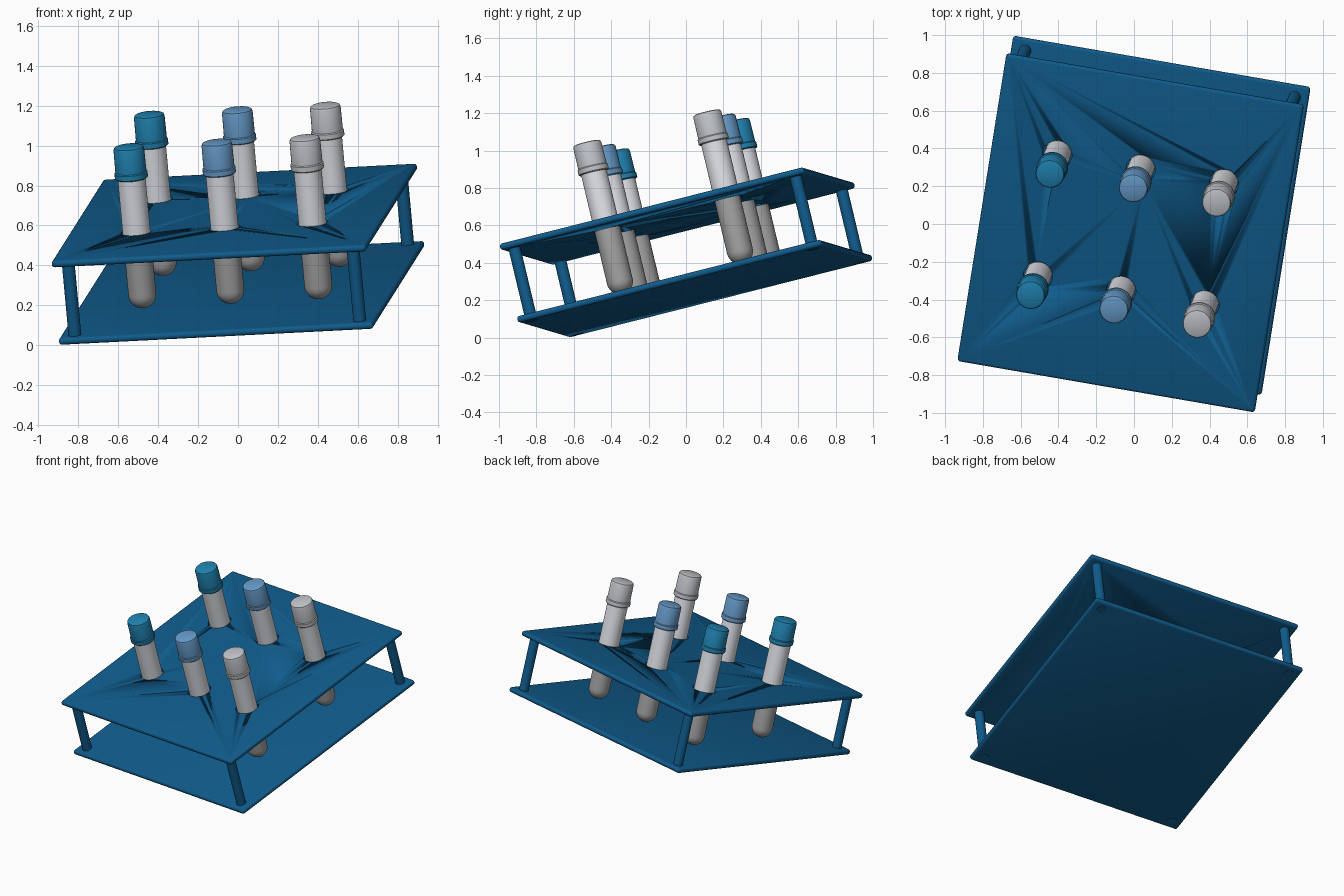
import bpy
import math
from mathutils import Matrix, Vector

cube = bpy.data.objects.get("Cube")
if cube:
    bpy.data.objects.remove(cube, do_unlink=True)

# Tilted frame shared by every part: width, depth and height directions
U = Vector((0.984, -0.170, 0.0505)).normalized()
V = Vector((0.154, 0.958, 0.2426))
V = (V - U * V.dot(U)).normalized()
W = U.cross(V)
FRAME = Matrix.Translation((0, 0, 0.456)) @ Matrix((U, V, W)).transposed().to_4x4()


def material(name, rgb):
    mat = bpy.data.materials.new(name)
    mat.use_nodes = True
    mat.diffuse_color = (*rgb, 1)
    mat.node_tree.nodes["Principled BSDF"].inputs["Base Color"].default_value = (*rgb, 1)
    return mat


RACK = material("rack blue", (0.005, 0.105, 0.26))
GLASS = material("white glass", (0.78, 0.80, 0.84))
SAMPLE = material("grey sample", (0.36, 0.36, 0.36))
CAPS = [material("teal cap", (0.014, 0.22, 0.43)),
        material("pale blue cap", (0.13, 0.32, 0.57)),
        material("light grey cap", (0.52, 0.54, 0.57))]


def place(obj, name, mat, angle=40):
    obj.name = name
    obj.matrix_world = FRAME @ obj.matrix_world
    if mat:
        obj.data.materials.append(mat)
    bpy.ops.object.shade_smooth_by_angle(angle=math.radians(angle))
    return obj


def cylinder(name, u, v, low, high, radius, mat, sides=32):
    bpy.ops.mesh.primitive_cylinder_add(vertices=sides, radius=radius, depth=high - low)
    obj = bpy.context.object
    obj.matrix_world = Matrix.Translation((u, v, (low + high) / 2))
    return place(obj, name, mat)


def lathe(name, u, v, profile, mat, sides=32):
    """Spin a (radius, height) profile that starts and ends on the axis."""
    verts, faces, rings = [], [], []
    for r, h in profile:
        n = sides if r > 0 else 1
        rings.append(range(len(verts), len(verts) + n))
        verts += [(r * math.cos(math.tau * i / n), r * math.sin(math.tau * i / n), h)
                  for i in range(n)]
    for a, b in zip(rings, rings[1:]):
        for i in range(sides):
            j = (i + 1) % sides
            quad = [a[i % len(a)], a[j % len(a)], b[j % len(b)], b[i % len(b)]]
            faces.append(list(dict.fromkeys(quad)))
    mesh = bpy.data.meshes.new(name)
    mesh.from_pydata(verts, [], faces)
    obj = bpy.data.objects.new(name, mesh)
    bpy.context.collection.objects.link(obj)
    bpy.ops.object.select_all(action="DESELECT")
    obj.select_set(True)
    bpy.context.view_layer.objects.active = obj
    obj.matrix_world = Matrix.Translation((u, v, 0))
    return place(obj, name, mat)


def plate(name, height):
    bpy.ops.mesh.primitive_cube_add(size=1)
    obj = bpy.context.object
    obj.data.transform(Matrix.Diagonal((1.6, 1.7, 0.035, 1)))
    obj.matrix_world = Matrix.Translation((0, 0, height))
    bevel = obj.modifiers.new("rounded edges", "BEVEL")
    bevel.width, bevel.segments = 0.016, 4
    bpy.ops.object.modifier_apply(modifier=bevel.name)
    return place(obj, name, RACK)


# Two plates joined by four corner posts
plate("bottom_plate", -0.2)
top_plate = plate("top_plate", 0.2)
for side, u in (("right", -0.725), ("left", 0.725)):
    for end, v in (("front", -0.785), ("back", 0.785)):
        cylinder(f"{end}_{side}_post", u, v, -0.22, 0.2, 0.032, RACK)

# Tube positions: three colours across, two rows
spots = [(col, row, (col - 1) * 0.448, 0.02 + (row - 0.5) * 0.67)
         for row in range(2) for col in range(3)]

# Round holes through the top plate
for col, row, u, v in spots:
    cutter = cylinder("hole_cutter", u, v, 0.1, 0.3, 0.078, None)
    cut = top_plate.modifiers.new("hole", "BOOLEAN")
    cut.object, cut.solver = cutter, "EXACT"
    bpy.context.view_layer.objects.active = top_plate
    bpy.ops.object.modifier_apply(modifier=cut.name)
    bpy.data.objects.remove(cutter, do_unlink=True)

# Round-bottomed tubes with collared caps
R, BOTTOM, TOP = 0.07, -0.175, 0.66
bowl = [(R * math.sin(a), BOTTOM + R - R * math.cos(a))
        for a in (i * math.pi / 16 for i in range(9))]
bowl[0] = (0, BOTTOM)
for col, row, u, v in spots:
    tag = f"{('front', 'back')[row]}_{('right', 'middle', 'left')[col]}"
    tube = lathe(f"{tag}_tube", u, v, bowl + [(R, 0.2), (R, 0.55), (0, 0.55)], GLASS)
    tube.data.materials.append(SAMPLE)
    for face in tube.data.polygons:
        face.material_index = int(face.center.z < 0.19)
    cap = [(0, 0.495), (0.078, 0.495), (0.083, 0.5), (0.083, 0.525), (0.078, 0.53),
           (0.077, TOP - 0.014), (0.073, TOP - 0.004), (0.065, TOP), (0, TOP)]
    lathe(f"{tag}_cap", u, v, cap, CAPS[col])
